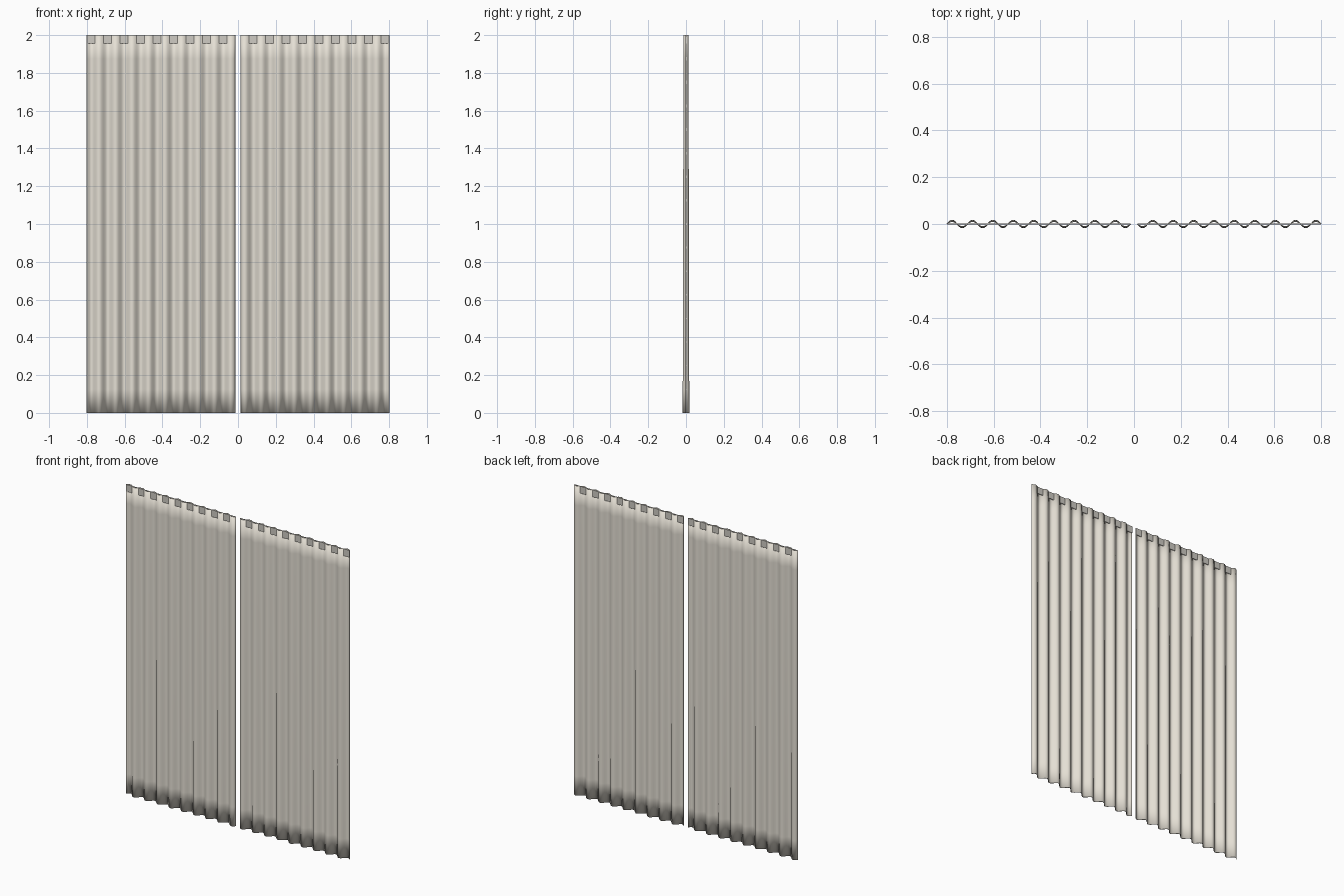
import bpy, bmesh, math

if "Cube" in bpy.data.objects:
    bpy.data.objects.remove(bpy.data.objects["Cube"])

OUTER, INNER, HEIGHT = 0.8, 0.015, 2.0
FOLDS, SEGS, ROWS = 9, 10, 16
COLS = FOLDS * SEGS
THICK = 0.004


def material(name, rgb):
    m = bpy.data.materials.new(name)
    m.diffuse_color = (*rgb, 1)
    m.use_nodes = True
    m.node_tree.nodes["Principled BSDF"].inputs["Base Color"].default_value = m.diffuse_color
    return m


linen = material("linen", (0.78, 0.74, 0.66))
tape = material("tape", (0.62, 0.60, 0.55))


def finish(bm, name, mat):
    bmesh.ops.recalc_face_normals(bm, faces=bm.faces)
    me = bpy.data.meshes.new(name)
    bm.to_mesh(me)
    bm.free()
    me.materials.append(mat)
    ob = bpy.data.objects.new(name, me)
    bpy.context.collection.objects.link(ob)
    return ob


# Pleated cloth: sine folds that deepen toward the hem
def curtain(name, side):
    bm = bmesh.new()
    grid = []
    for r in range(ROWS + 1):
        t = r / ROWS
        amp = 0.0165 - 0.005 * t
        grid.append([bm.verts.new((
            side * (OUTER - (OUTER - INNER) * c / COLS),
            amp * math.sin(2 * math.pi * c / SEGS),
            HEIGHT * t)) for c in range(COLS + 1)])
    for r in range(ROWS):
        for c in range(COLS):
            bm.faces.new((grid[r][c], grid[r][c + 1],
                          grid[r + 1][c + 1], grid[r + 1][c]))
    for f in bm.faces:
        f.smooth = True
    ob = finish(bm, name, linen)
    mod = ob.modifiers.new("cloth_thickness", 'SOLIDIFY')
    mod.thickness = THICK
    mod.offset = 0


# Flat heading tape running straight through the folds at the top
def heading_tape(name, side):
    bm = bmesh.new()
    bmesh.ops.create_cube(bm, size=1)
    for v in bm.verts:
        v.co.x = side * (OUTER + INNER) / 2 + v.co.x * (OUTER - INNER)
        v.co.y *= THICK
        v.co.z = HEIGHT - 0.0225 + v.co.z * 0.045
    finish(bm, name, tape)


for label, side in (("left", -1), ("right", 1)):
    curtain(label + "_curtain", side)
    heading_tape(label + "_heading_tape", side)
